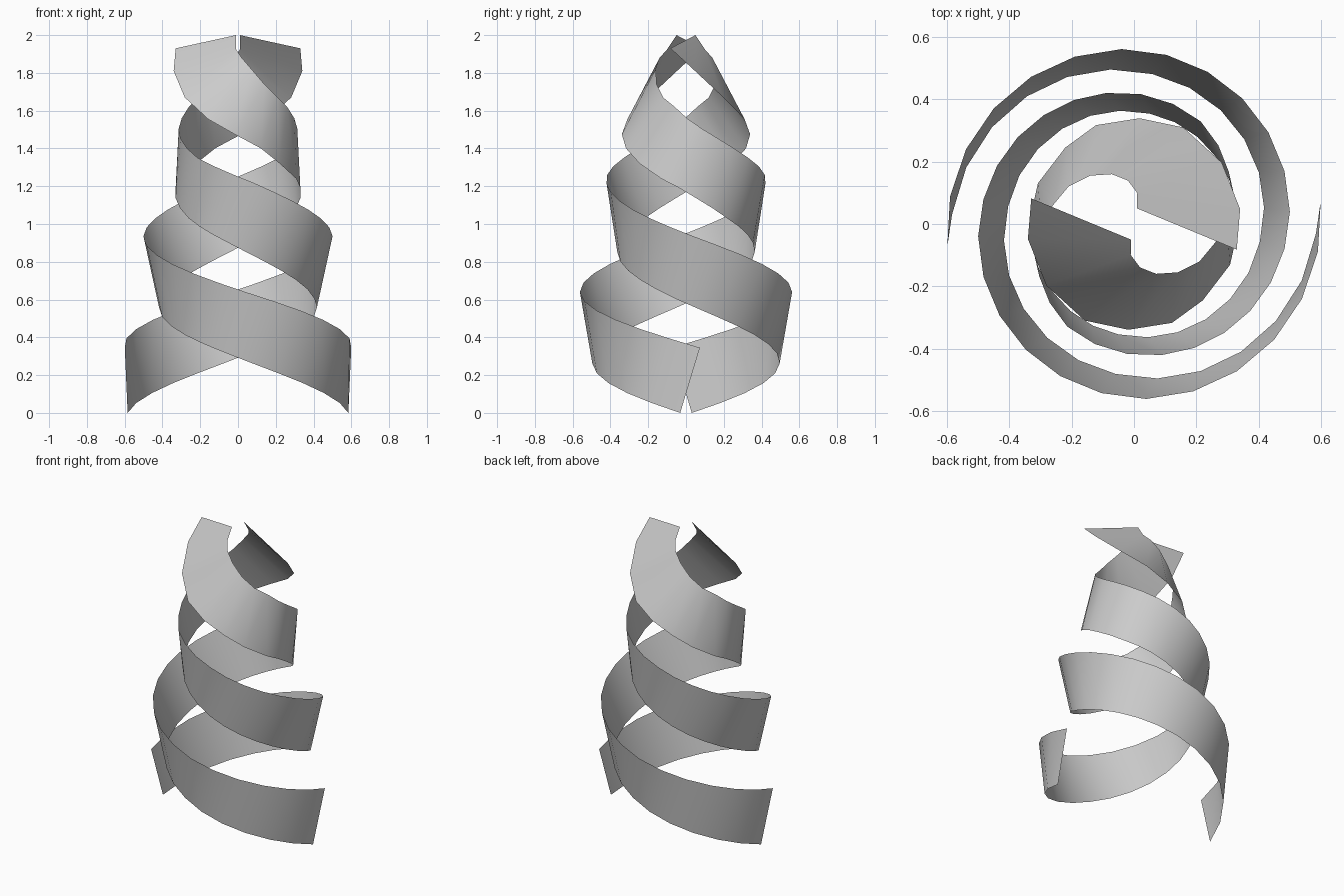
import bpy, bmesh, math

if "Cube" in bpy.data.objects:
    bpy.data.objects.remove(bpy.data.objects["Cube"])

# Ribbon knots: step, lower edge (clockwise degrees, radius, z), upper edge (same)
KNOTS = [
    (0, (3, .585, .0), (-7, .604, .345)),
    (6, (97, .485, .315), (86, .563, .64)),
    (12, (188, .408, .605), (175.5, .502, .935)),
    (18, (278, .358, .90), (258, .43, 1.215)),
    (21, (320, .34, 1.03), (303, .393, 1.35)),
    (24, (366, .332, 1.19), (345, .325, 1.505)),
    (25, (383, .335, 1.24), (359, .298, 1.56)),
    (26, (408, .33, 1.32), (373, .267, 1.62)),
    (27, (429, .34, 1.40), (390, .242, 1.67)),
    (28, (453, .34, 1.475), (408, .209, 1.74)),
    (29, (477, .348, 1.555), (426, .175, 1.82)),
    (30, (505, .344, 1.67), (442, .141, 1.88)),
    (31, (532, .344, 1.81), (456, .10, 1.925)),
    (32, (554, .34, 1.93), (461, .051, 2.0)),
]


def edge_point(k, side, turn):
    """Interpolated point of one ribbon edge at step k."""
    for a, b in zip(KNOTS, KNOTS[1:]):
        if k <= b[0]:
            f = (k - a[0]) / (b[0] - a[0])
            t, r, z = (p + (q - p) * f for p, q in zip(a[side], b[side]))
            ang = turn - math.radians(t)
            return (r * math.cos(ang), r * math.sin(ang), z)


def ribbon(name, turn):
    bm = bmesh.new()
    rows = [[bm.verts.new(edge_point(k, s, turn)) for s in (1, 2)] for k in range(33)]
    for (a, b), (c, d) in zip(rows, rows[1:]):
        bm.faces.new((a, b, d, c))
    for f in bm.faces:
        f.smooth = True
    bm.normal_update()
    me = bpy.data.meshes.new(name)
    bm.to_mesh(me)
    bm.free()
    ob = bpy.data.objects.new(name, me)
    bpy.context.collection.objects.link(ob)


# Two identical spiral ribbons half a turn apart
ribbon("spiral_ribbon_right", 0)
ribbon("spiral_ribbon_left", math.pi)
